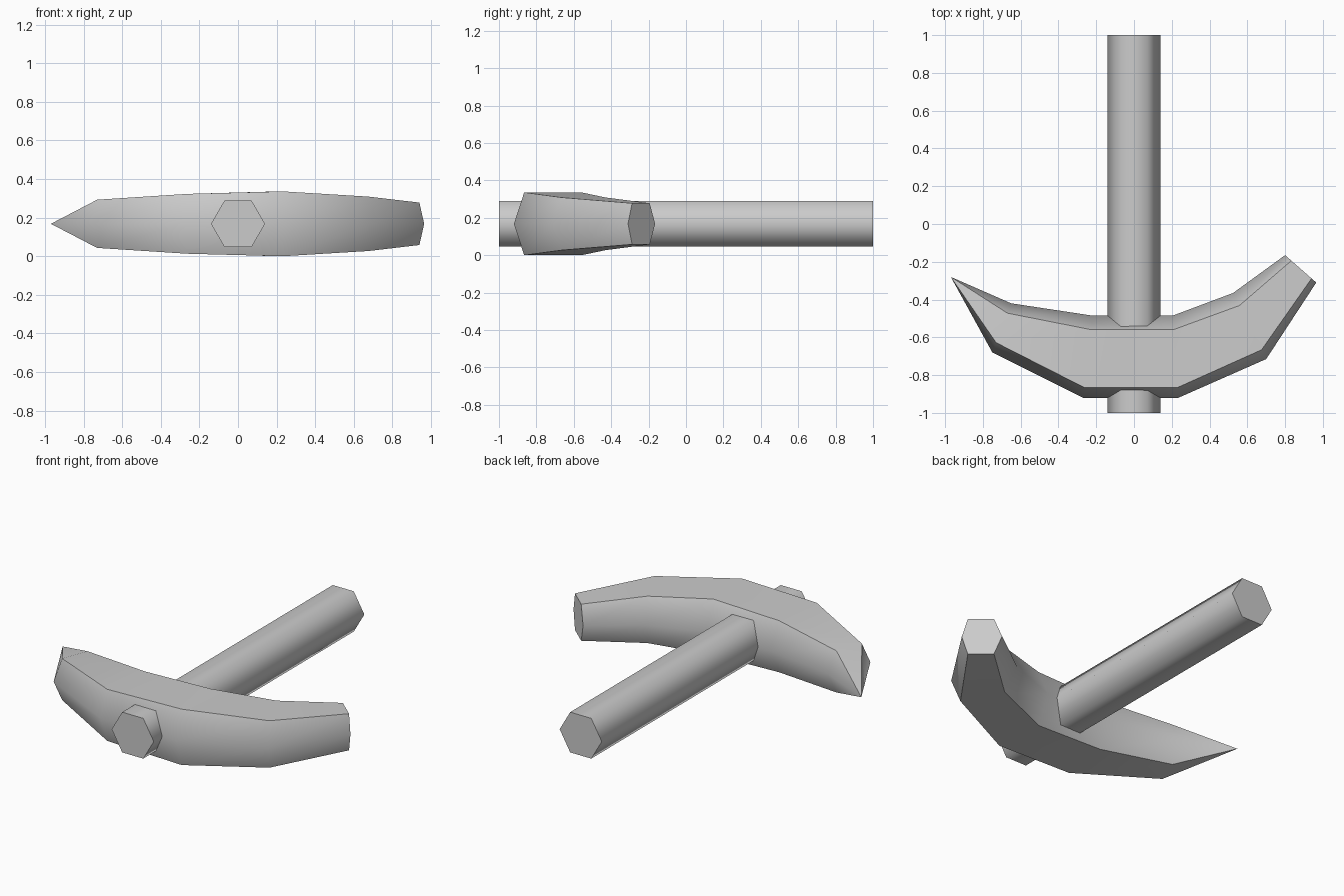
import bpy, bmesh
from mathutils import Vector

if "Cube" in bpy.data.objects:
    bpy.data.objects.remove(bpy.data.objects["Cube"], do_unlink=True)

MID = 0.168  # height of the horizontal symmetry plane

gray = bpy.data.materials.new("plain_gray")
gray.use_nodes = True
gray.diffuse_color = (0.6, 0.6, 0.6, 1)
gray.node_tree.nodes["Principled BSDF"].inputs["Base Color"].default_value = (0.6, 0.6, 0.6, 1)


def finish(name, bm, is_sharp):
    """Smooth-shade the mesh, keeping the edges chosen by the rule sharp."""
    bmesh.ops.recalc_face_normals(bm, faces=bm.faces)
    for f in bm.faces:
        f.smooth = True
    for e in bm.edges:
        e.smooth = not is_sharp(e)
    mesh = bpy.data.meshes.new(name)
    bm.to_mesh(mesh)
    bm.free()
    mesh.materials.append(gray)
    obj = bpy.data.objects.new(name, mesh)
    bpy.context.collection.objects.link(obj)
    return obj


def hex_ring(bm, outer, inner, cut_out, cut_in, half):
    """Six-sided section: front ridge, upper flat, back ridge, lower flat."""
    a, b = Vector((*outer, MID)), Vector((*inner, MID))
    p, q = a.lerp(b, cut_out), b.lerp(a, cut_in)
    up = Vector((0, 0, half))
    return [bm.verts.new(v) for v in (a, p + up, q + up, b, q - up, p - up)]


# Curved head: front ridge, back ridge, bevel fractions, half height
sections = [
    ((-0.75, -0.68), (-0.65, -0.42), 0.20, 0.20, 0.125),
    ((-0.27, -0.92), (-0.22, -0.485), 0.126, 0.17, 0.155),
    ((0.235, -0.92), (0.205, -0.485), 0.126, 0.17, 0.168),
    ((0.70, -0.715), (0.525, -0.365), 0.14, 0.19, 0.141),
    ((0.965, -0.31), (0.80, -0.165), 0.15, 0.20, 0.11),
]
bm = bmesh.new()
rings = [hex_ring(bm, *s) for s in sections]
tip = bm.verts.new((-0.97, -0.28, MID))
flats = set()
for i in range(6):
    j = (i + 1) % 6
    strip = [bm.faces.new((tip, rings[0][i], rings[0][j]))]
    for r, s in zip(rings, rings[1:]):
        strip.append(bm.faces.new((r[i], s[i], s[j], r[j])))
    if i in (1, 4):  # upper and lower flats
        flats.update(strip)
blunt_end = bm.faces.new(rings[-1])


def head_sharp(e):
    fs = e.link_faces
    return blunt_end in fs or len([f for f in fs if f in flats]) == 1


finish("pick_head", bm, head_sharp)

# Straight six-sided handle running through the head
bm = bmesh.new()
ends = []
for y in (-1, 1):
    ends.append(hex_ring(bm, (-0.14, y), (0.14, y), 0.25, 0.25, 0.121))
for i in range(6):
    j = (i + 1) % 6
    bm.faces.new((ends[0][i], ends[1][i], ends[1][j], ends[0][j]))
caps = [bm.faces.new(r) for r in ends]
finish("handle", bm, lambda e: any(f in caps for f in e.link_faces))
